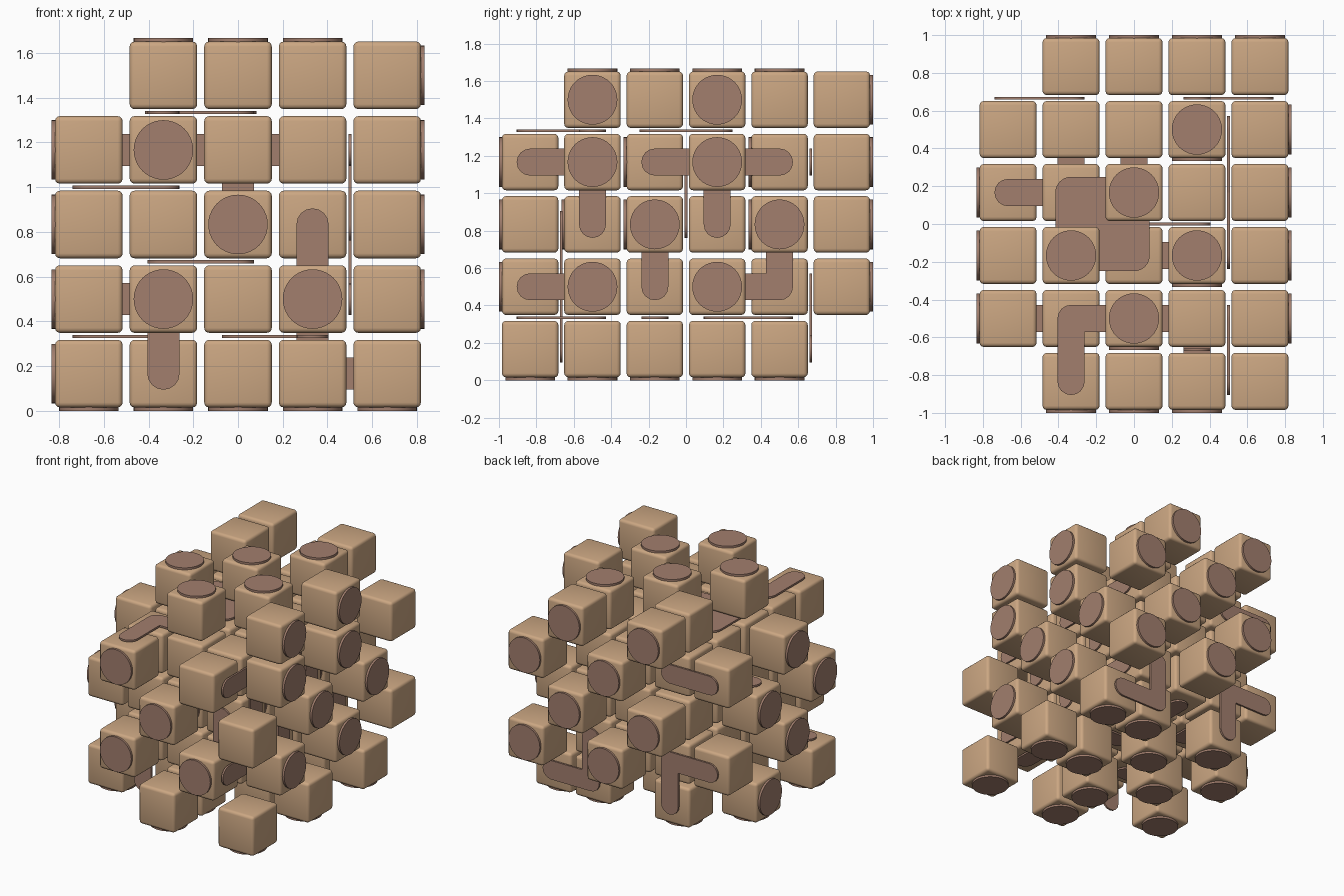
import bpy, bmesh, math
from mathutils import Matrix, Vector

if "Cube" in bpy.data.objects:
    bpy.data.objects.remove(bpy.data.objects["Cube"])

P = 1 / 3           # grid pitch
H = 0.151           # half size of a cube
R = 0.072           # half width of a link


def mat(name, col):
    m = bpy.data.materials.new(name)
    m.diffuse_color = (*col, 1)
    m.use_nodes = True
    m.node_tree.nodes["Principled BSDF"].inputs["Base Color"].default_value = m.diffuse_color
    return m


tan = mat("tan wood", (0.60, 0.385, 0.225))
brown = mat("dull brown", (0.36, 0.21, 0.155))


def pos(c):
    return Vector(((c[0] - 2) * P, (c[1] - 2.5) * P, (c[2] + 0.5) * P))


def finish(bm, name, m):
    me = bpy.data.meshes.new(name)
    bm.to_mesh(me)
    bm.free()
    me.materials.append(m)
    ob = bpy.data.objects.new(name, me)
    bpy.context.collection.objects.link(ob)
    return ob


# which grid cells hold a cube
cells = set()
for i in range(5):
    for j in range(6):
        for k in range(5):
            inx, iny, inz = 0 < i < 4, 0 < j < 5, 0 < k < 4
            even = (i + j + k) % 2 == 0
            n = inx + iny + inz
            if n == 3:
                cells.add((i, j, k))                 # solid core
            elif n == 2:                             # checkered outer layers
                want = (i == 4) or (j in (0, 5))
                if even == want:
                    cells.add((i, j, k))
cells |= {(4, 1, 4), (4, 3, 4), (1, 5, 4), (3, 5, 4), (4, 5, 3), (4, 5, 1),
          (4, 4, 0), (4, 2, 0), (4, 0, 0), (4, 0, 2), (2, 0, 0), (0, 1, 0), (0, 3, 0)}

# softened cubes
bm = bmesh.new()
for c in sorted(cells):
    bmesh.ops.create_cube(bm, size=2 * H, matrix=Matrix.Translation(pos(c)))
bmesh.ops.bevel(bm, geom=bm.edges[:], offset=0.022, segments=3, profile=0.5, affect='EDGES')
cubes = finish(bm, "cube_lattice", tan)

# round pads on the outward faces
pads = bmesh.new()


def pad(c, axis, sign):
    d = Vector((0, 0, 0))
    d[axis] = sign
    rot = d.to_track_quat('Z', 'Y').to_matrix().to_4x4()
    for r, a, b in ((0.133, H - 0.01, P / 2),):
        bmesh.ops.create_cone(pads, cap_ends=True, segments=40, radius1=r, radius2=r, depth=b - a,
                              matrix=Matrix.Translation(pos(c) + d * (a + b) / 2) @ rot)


for c in sorted(cells):
    i, j, k = c
    if i == 4 and 0 < j < 5 and k > 0:
        pad(c, 0, 1)
    if i == 0 and c not in ((0, 4, 1), (0, 4, 3), (0, 1, 0)):
        pad(c, 0, -1)
    if j == 5:
        pad(c, 1, 1)
    if j == 0 and c in ((1, 0, 1), (1, 0, 3), (2, 0, 2), (3, 0, 1)):
        pad(c, 1, -1)
    if k == 4 and i < 4 and j < 5 and c != (1, 4, 4):
        pad(c, 2, 1)
    if k == 0:
        pad(c, 2, -1)
for c, a, s in (((2, 1, 2), 1, -1), ((3, 2, 2), 1, -1), ((3, 4, 2), 1, -1), ((3, 4, 3), 1, -1),
                ((3, 2, 3), 1, -1)):
    pad(c, a, s)
finish(pads, "round_pads", brown)

# flat links lying in the gaps between layers
links = bmesh.new()
T = 0.007


def plate(axis, level, outline):
    """Extruded plate; outline is 2D points in the other two axes."""
    n = [x for x in range(3) if x != axis]
    rings = []
    for s in (-T, T):
        ring = []
        for p in outline:
            v = Vector((0, 0, 0))
            v[axis], v[n[0]], v[n[1]] = level + s, p[0], p[1]
            ring.append(links.verts.new(v))
        rings.append(ring)
    links.faces.new(rings[0])
    links.faces.new(rings[1])
    for a in range(len(outline)):
        b = (a + 1) % len(outline)
        links.faces.new((rings[0][a], rings[0][b], rings[1][b], rings[1][a]))


def hull(axis, layer, pts, r=R):
    """Rounded plate around two or four grid points given in order."""
    n = [x for x in range(3) if x != axis]
    c = [0, 0, 0]
    c[axis] = layer
    level = pos(c)[axis]
    q = []
    for p in pts:
        c[n[0]], c[n[1]] = p
        w = pos(c)
        q.append(Vector((w[n[0]], w[n[1]])))
    out = []
    m = len(q)
    for a in range(m):
        before, after = q[a] - q[a - 1], q[(a + 1) % m] - q[a]
        t0 = math.atan2(before.y, before.x) - math.pi / 2
        sweep = math.pi if m == 2 else math.pi / 2
        for s in range(9):
            t = t0 + sweep * s / 8
            out.append((q[a].x + r * math.cos(t), q[a].y + r * math.sin(t)))
    plate(axis, level, out)


chains = [
    # right side
    (0, 3.5, [(0, 3), (1, 3), (1, 2)]), (0, 3.5, [(2, 3), (3, 3), (4, 3)]),
    (0, 3.5, [(3, 3), (3, 2)]), (0, 3.5, [(2, 2), (2, 1)]), (0, 3.5, [(0, 1), (1, 1)]),
    (0, 3.5, [(3, 1), (4, 1), (4, 2)]),
    # top
    (2, 3.5, [(1, 0), (1, 1), (2, 1)]), (2, 2.5, [(0, 3), (1, 3)]),
    # back
    (1, 4.5, [(0, 3), (1, 3)]), (1, 4.5, [(0, 1), (1, 1), (1, 0)]),
    (1, 4.5, [(4, 0), (3, 0), (3, 1)]),
    # lower and inner layers
    (2, 0.5, [(0, 1), (1, 1)]), (2, 0.5, [(2, 1), (3, 1)]), (2, 0.5, [(2, 2), (3, 2)]),
    (2, 0.5, [(1, 3), (1, 4)]), (2, 0.5, [(2, 3), (2, 4)]), (2, 0.5, [(3, 0), (3, 1)]),
    (1, 2.5, [(1, 3), (2, 3), (3, 3)]), (1, 2.5, [(2, 3), (2, 2)]),
    (1, 0.5, [(3, 1), (3, 2)]), (1, 0.5, [(1, 1), (1, 0)]), (2, 1.5, [(1, 2), (2, 2)]),
]
for axis, layer, pts in chains:
    for a, b in zip(pts, pts[1:]):
        hull(axis, layer, [a, b])
hull(2, 3.5, [(1, 2), (2, 2), (2, 3), (1, 3)], 0.083)   # broad square plate
bmesh.ops.recalc_face_normals(links, faces=links.faces[:])
finish(links, "flat_links", brown)

for ob in bpy.context.scene.objects:
    ob.select_set(True)
bpy.context.view_layer.objects.active = cubes
bpy.ops.object.shade_smooth_by_angle(angle=math.radians(35))
